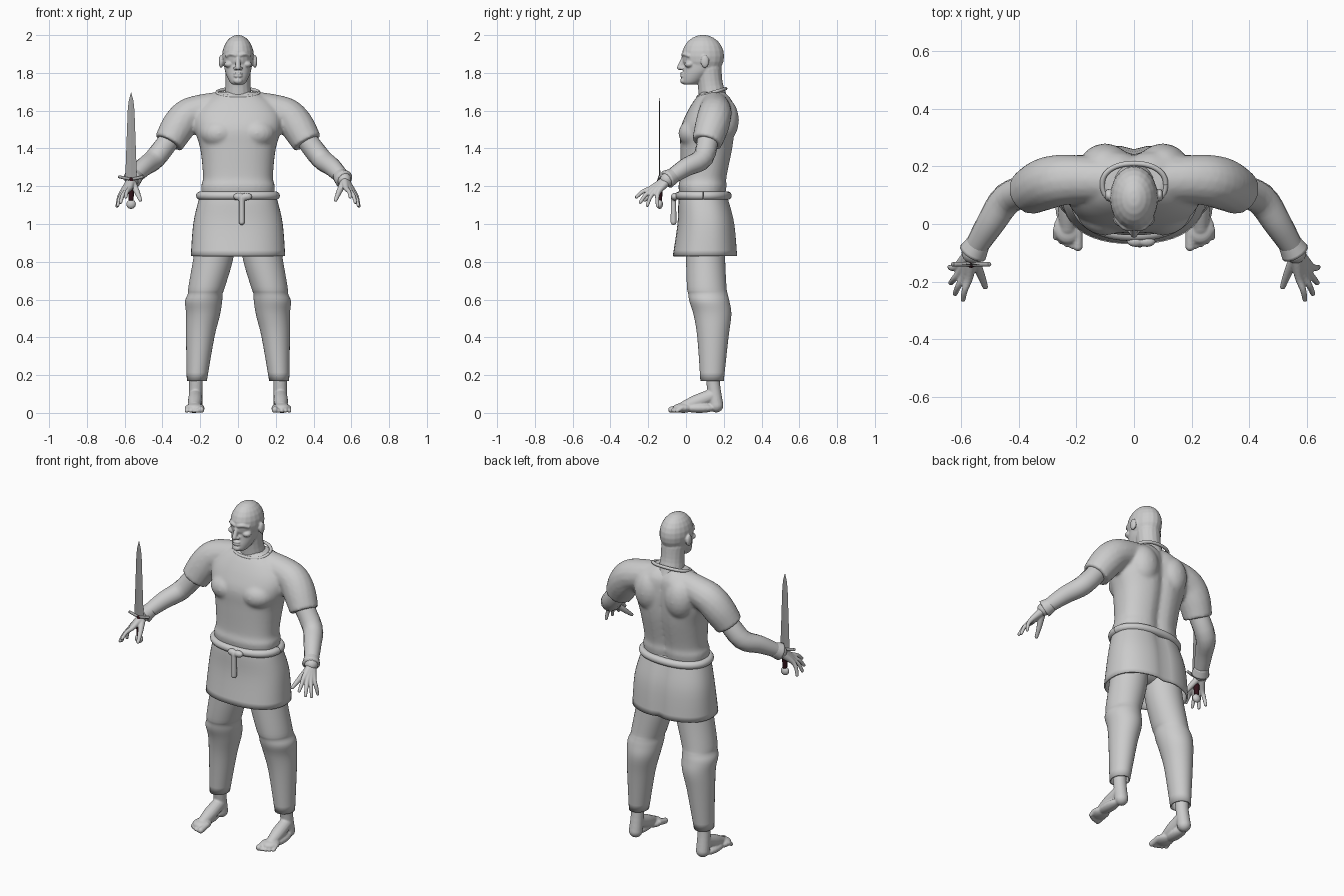
import bpy, bmesh
from math import sin, cos, pi, exp, copysign
from mathutils import Vector, Matrix

default_cube = bpy.data.objects.get("Cube")
if default_cube:
    bpy.data.objects.remove(default_cube)


def material(name, red, green, blue):
    colour = (red, green, blue, 1)
    mat = bpy.data.materials.new(name)
    mat.use_nodes = True
    mat.diffuse_color = colour
    mat.node_tree.nodes["Principled BSDF"].inputs["Base Color"].default_value = colour
    return mat


BODY = material("light grey", .6, .6, .6)
STEEL = material("steel grey", .36, .36, .36)
LEATHER = material("dark red leather", .03, .006, .01)
SIDES = (-1, 1)


def refine(rows, steps=4):
    """Pass a smooth curve through rows of numbers."""
    last = len(rows) - 1
    result = []
    for index in range(last):
        before, start, end, after = (rows[max(0, min(last, index + offset))] for offset in range(-1, 3))
        for step in range(steps):
            t = step / steps
            ease = t * t * (3 - 2 * t)
            pull_out, pull_in = t * (1 - t) ** 2 / 2, t * t * (t - 1) / 2
            result.append([b + (c - b) * ease + (c - a) * pull_out + (d - b) * pull_in
                           for a, b, c, d in zip(before, start, end, after)])
    return result + [list(rows[-1])]


def skin(bm, rings, caps=True):
    """Join rings of points into a closed or open skin."""
    rings = [[bm.verts.new(point) for point in ring] for ring in rings]
    for lower, upper in zip(rings, rings[1:]):
        for i in range(len(lower)):
            bm.faces.new((lower[i - 1], lower[i], upper[i], upper[i - 1]))
    if caps:
        bm.faces.new(rings[0])
        bm.faces.new(rings[-1])


def outline(count, width, front, back, power=1.0, groove=0.0):
    """Rounded cross-section with an optional furrow down the back."""
    for index in range(count):
        angle = 2 * pi * index / count
        x = width * copysign(abs(cos(angle)) ** power, cos(angle))
        y = copysign(abs(sin(angle)) ** power, sin(angle))
        furrow = groove * exp(-(x / .035) ** 2) * (y > 0)
        yield x, (front + back) / 2 + y * (back - front) / 2 - furrow


def loft(bm, rows, caps=True, power=1.0, groove=0.0):
    """Level rings from rows of height, half width, front, back and sideways shift."""
    rings = []
    for height, width, front, back, *shift in refine(rows):
        rings.append([(x + sum(shift), y, height)
                      for x, y in outline(48, width, front, back, power, groove)])
    skin(bm, rings, caps)


def tube(bm, *rows, rounded=True):
    """Round tube through rows of x, y, z and radius."""
    points = refine(rows)
    centres = [Vector(point[:3]) for point in points]
    rings = []
    for index, point in enumerate(points):
        ahead = centres[min(index + 1, len(centres) - 1)] - centres[max(index - 1, 0)]
        turn = ahead.to_track_quat('Z', 'Y')
        rings.append([centres[index] + turn @ Vector((x, y, 0))
                      for x, y in outline(16, point[3], -point[3], point[3])])
    skin(bm, rings)
    if rounded:
        for x, y, z, radius in (rows[0], rows[-1]):
            blob(bm, (x, y, z), (radius, radius, radius))


def hoop(bm, height, width, front, back, radius, tilt=0.0):
    """Closed band around the body, raised at the back by the tilt."""
    ring = list(outline(32, width, front, back, power=.9))
    middle = (front + back) / 2
    rows = [(x, y, height + tilt * (y - middle), radius) for x, y in ring + ring[:1]]
    tube(bm, *rows, rounded=False)


def blob(bm, centre, size):
    place = Matrix.Translation(centre) @ Matrix.Diagonal((*size, 1))
    bmesh.ops.create_uvsphere(bm, u_segments=20, v_segments=12, radius=1, matrix=place)


def finish(bm, name, mat=BODY, voxel=0, relax=2, mirror=False, cloth=0, smooth=True):
    bmesh.ops.recalc_face_normals(bm, faces=bm.faces)
    for face in bm.faces:
        face.smooth = smooth
    mesh = bpy.data.meshes.new(name)
    bm.to_mesh(mesh)
    bm.free()
    mesh.materials.append(mat)
    part = bpy.data.objects.new(name, mesh)
    bpy.context.collection.objects.link(part)
    if voxel:
        merge = part.modifiers.new("Merge", 'REMESH')
        merge.mode, merge.voxel_size, merge.use_smooth_shade = 'VOXEL', voxel, True
        soften = part.modifiers.new("Soften", 'SMOOTH')
        soften.iterations = relax
    if cloth:
        part.modifiers.new("Cloth", 'SOLIDIFY').thickness = cloth
    if mirror:
        part.modifiers.new("Mirror", 'MIRROR')


# Tunic top: torso, shoulder blades, chest and short sleeves
bm = bmesh.new()
loft(bm, [(1.14, .19, -.03, .21), (1.2, .195, -.04, .22), (1.25, .185, -.03, .22),
          (1.4, .2, -.03, .25), (1.5, .23, -.03, .26), (1.58, .23, 0, .26),
          (1.65, .18, .04, .25), (1.7, .1, .08, .21)], power=.85, groove=.02)
for side in SIDES:
    blob(bm, (side * .1, .2, 1.55), (.09, .08, .12))
    blob(bm, (side * .1, .05, 1.48), (.1, .09, .08))
    tube(bm, (side * .07, .15, 1.63, .075), (side * .2, .155, 1.6, .085), (side * .27, .15, 1.57, .09),
         (side * .32, .135, 1.51, .09), (side * .367, .11, 1.43, .08), rounded=False)
finish(bm, "tunic_top", voxel=.01, relax=4)

# Collar band
bm = bmesh.new()
hoop(bm, 1.695, .11, .065, .21, radius=.009, tilt=.3)
finish(bm, "collar")

# Tunic skirt, open below
bm = bmesh.new()
loft(bm, [(.83, .25, -.07, .275), (1, .237, -.045, .26), (1.12, .21, -.04, .23), (1.18, .19, -.03, .21)],
     caps=False, power=.85, groove=.015)
finish(bm, "tunic_skirt", cloth=.01)

# Belt with its knot and hanging end
bm = bmesh.new()
hoop(bm, 1.15, .2, -.037, .22, radius=.022)
finish(bm, "belt")
bm = bmesh.new()
for side in SIDES:
    blob(bm, (.025 + side * .02, -.06, 1.145), (.03, .02, .02))
tube(bm, (.02, -.066, 1.14, .014), (.02, -.066, 1.01, .016))
finish(bm, "belt_knot", voxel=.005)

# Trousers with a bulge of cloth at the knee
bm = bmesh.new()
loft(bm, [(.17, .053, .076, .2, .218), (.4, .075, .06, .225, .2), (.52, .09, .04, .24, .185),
          (.59, .098, .018, .23, .182), (.63, .092, .012, .22, .174), (.67, .097, .005, .214, .165),
          (.84, .106, 0, .206, .127), (1.08, .1, 0, .2, .1)], caps=False)
finish(bm, "trouser_legs", cloth=.008, mirror=True)
bm = bmesh.new()
blob(bm, (0, .1, 1), (.2, .1, .12))
finish(bm, "trouser_seat")

# Bare feet, with toes shrinking from the inside out
bm = bmesh.new()
tube(bm, (.222, .14, .24, .042), (.223, .145, .15, .036), (.225, .16, .04, .038))
tube(bm, (.225, .135, .09, .036), (.227, .06, .06, .038), (.23, -.01, .032, .03))
blob(bm, (.23, -.015, .026), (.05, .055, .026))
blob(bm, (.238, .07, .025), (.036, .09, .025))
for toe in range(5):
    x, y = .195 + toe * .019, -.078 + toe * toe * .002
    radius = .011 if toe else .017
    tube(bm, (x, -.02, .028, radius), (x, y, radius, radius))
finish(bm, "feet", voxel=.005, mirror=True)

# Forearms and flared cuffs
bm = bmesh.new()
tube(bm, (.345, .12, 1.47, .056), (.437, .09, 1.35, .056), (.5, 0, 1.3, .049), (.562, -.1, 1.235, .037))
finish(bm, "forearms", mirror=True)
bm = bmesh.new()
tube(bm, (.538, -.062, 1.258, .04), (.56, -.1, 1.237, .05), rounded=False)
finish(bm, "cuffs", mirror=True)

# Open hands: fanned fingers and thumb
bm = bmesh.new()
wrist = Vector((.56, -.095, 1.237))
first_knuckle, last_knuckle = Vector((.574, -.19, 1.187)), Vector((.614, -.147, 1.168))
first_tip, last_tip = Vector((.594, -.262, 1.143)), Vector((.64, -.15, 1.095))
for finger in range(4):
    spread = finger / 3
    fan = Vector((.014, -.02, -.014)) * sin(pi * spread)
    knuckle = first_knuckle.lerp(last_knuckle, spread) + fan / 3
    tip = first_tip.lerp(last_tip, spread) + fan
    bend = knuckle.lerp(tip, .5) + Vector((.004, -.004, .006))
    tube(bm, (*wrist, .027), (*wrist.lerp(knuckle, .5), .02), (*knuckle, .014), (*bend, .011), (*tip, .009))
tube(bm, (.56, -.115, 1.222, .02), (.535, -.17, 1.17, .015), (.517, -.218, 1.127, .01))
finish(bm, "hands", voxel=.004, mirror=True)

# Head: skull, jaw, neck, nose, mouth, brows, eyes, cheeks and ears
bm = bmesh.new()
blob(bm, (0, .09, 1.888), (.084, .112, .113))
loft(bm, [(1.738, .028, -.01, .05), (1.75, .042, -.02, .08), (1.78, .058, -.02, .12),
          (1.82, .071, -.014, .16), (1.9, .08, -.007, .19)])
tube(bm, (0, .15, 1.63, .082), (0, .13, 1.73, .067), (0, .12, 1.82, .068))
tube(bm, (0, -.01, 1.885, .011), (0, -.034, 1.828, .014))
blob(bm, (0, -.017, 1.758), (.024, .014, .016))
for lip in (1.783, 1.797):
    blob(bm, (0, -.019, lip), (.024, .012, .007))
for side in SIDES:
    blob(bm, (side * .014, -.02, 1.824), (.01, .013, .009))
    tube(bm, (side * .012, -.016, 1.894, .01), (side * .035, -.01, 1.9, .01), (side * .06, .015, 1.89, .009))
    blob(bm, (side * .032, .006, 1.878), (.016, .015, .01))
    blob(bm, (side * .047, .018, 1.845), (.026, .026, .018))
    blob(bm, (side * .09, .1, 1.86), (.012, .022, .034))
finish(bm, "head", voxel=.0045)

# Sword in the right hand: tapered blade, curved guard, grip and pommel
sword_x, sword_y = -.566, -.14
bm = bmesh.new()
rings = []
for height, half_width in ((1.24, .031), (1.6, .018), (1.65, .013), (1.695, .001)):
    rings.append([(sword_x + x, sword_y + y, height)
                  for x, y in outline(4, half_width, -half_width / 8, half_width / 8)])
skin(bm, rings)
finish(bm, "sword_blade", STEEL, smooth=False)
bm = bmesh.new()
tube(bm, *[(sword_x + side * .062, sword_y, 1.238 + abs(side) * .012, .008) for side in (-1, 0, 1)])
finish(bm, "sword_guard", STEEL)
bm = bmesh.new()
tube(bm, (sword_x, sword_y, 1.235, .012), (sword_x, sword_y, 1.18, .016), (sword_x, sword_y, 1.12, .012))
finish(bm, "sword_grip", LEATHER)
bm = bmesh.new()
blob(bm, (sword_x, sword_y, 1.105), (.025, .018, .025))
finish(bm, "sword_pommel")
